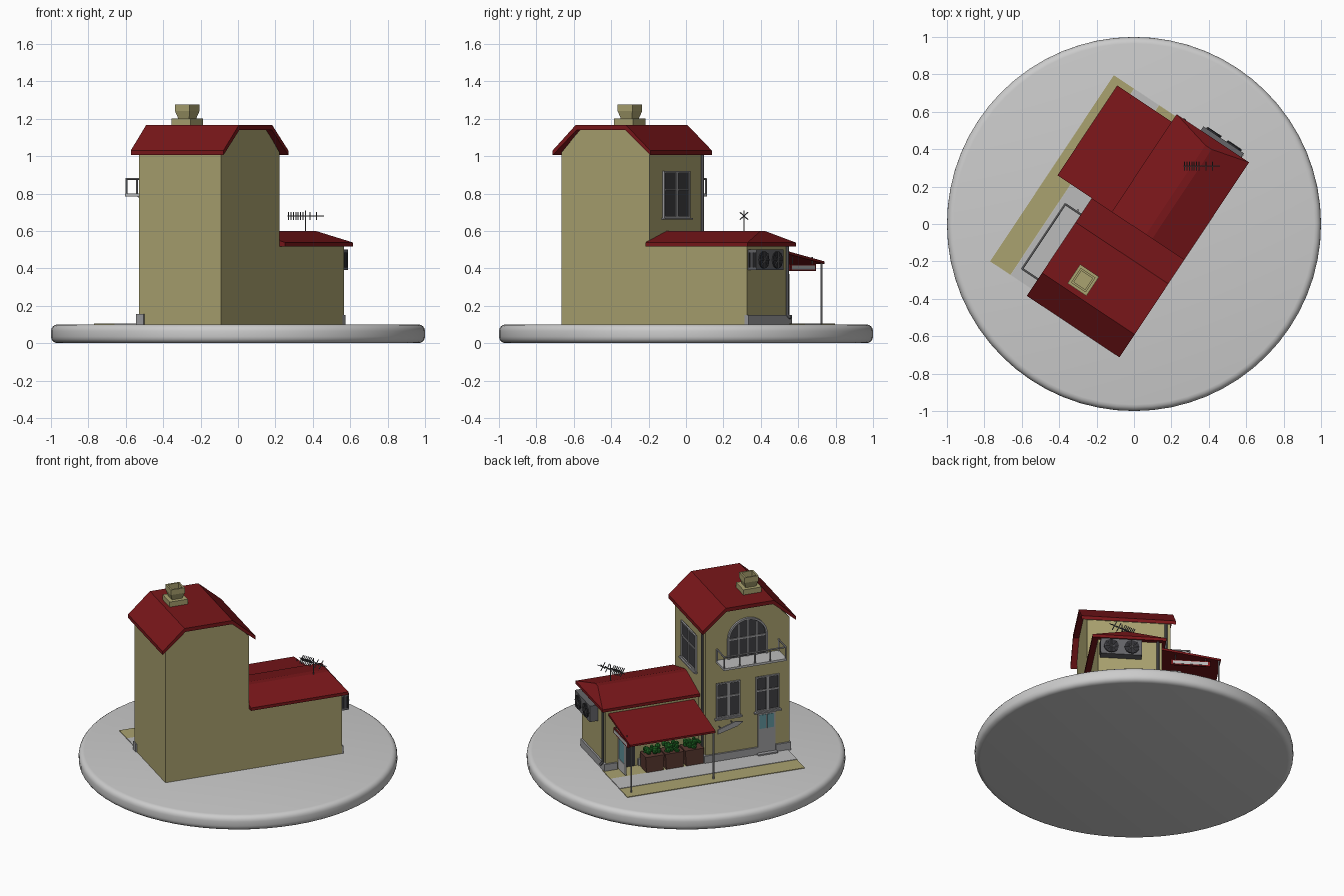
import bpy, bmesh, math, random
from mathutils import Vector, Matrix

if "Cube" in bpy.data.objects:
    bpy.data.objects.remove(bpy.data.objects["Cube"])

random.seed(4)
TURN = math.radians(56.4)   # the house is turned on its round base
OCHRE, RED = (0.40, 0.36, 0.16), (0.19, 0.008, 0.010)
GLASS, STEEL, PALE = (0.05, 0.05, 0.055), (0.13, 0.13, 0.14), (0.5, 0.5, 0.5)
BROWN, GREEN, TEAL = (0.10, 0.04, 0.03), (0.015, 0.16, 0.02), (0.12, 0.30, 0.34)
DARK, STONE = (0.03, 0.03, 0.035), (0.33, 0.33, 0.34)
mats = {}


def finish(bm, name, color=None, turned=True, smooth=False):
    bmesh.ops.recalc_face_normals(bm, faces=bm.faces)
    me = bpy.data.meshes.new(name)
    bm.to_mesh(me)
    bm.free()
    ob = bpy.data.objects.new(name, me)
    bpy.context.collection.objects.link(ob)
    if turned:
        ob.rotation_euler.z = TURN
    if color:
        if color not in mats:
            mats[color] = bpy.data.materials.new("paint_%d" % len(mats))
            mats[color].diffuse_color = (*color, 1)
        me.materials.append(mats[color])
    if smooth:
        bpy.context.view_layer.objects.active = ob
        ob.select_set(True)
        bpy.ops.object.shade_smooth_by_angle(angle=math.radians(35))
        ob.select_set(False)
    return ob


def boxes(name, items, color=None):
    """items: (u0, u1, n0, n1, z0, z1) with u along the house, n out of its front"""
    bm = bmesh.new()
    for u0, u1, n0, n1, z0, z1 in items:
        m = Matrix.LocRotScale(((u0 + u1) / 2, (n0 + n1) / 2, (z0 + z1) / 2), None,
                               (u1 - u0, n1 - n0, z1 - z0))
        bmesh.ops.create_cube(bm, size=1, matrix=m)
    return finish(bm, name, color)


def prism(name, pts, along, a, b, color=None):
    """extrude an outline (s, z) along 'u' or 'n' from a to b"""
    bm = bmesh.new()
    f = bm.faces.new([bm.verts.new((a, s, z) if along == 'u' else (s, a, z)) for s, z in pts])
    r = bmesh.ops.extrude_face_region(bm, geom=[f])
    move = (b - a, 0, 0) if along == 'u' else (0, b - a, 0)
    bmesh.ops.translate(bm, verts=[v for v in r['geom'] if isinstance(v, bmesh.types.BMVert)], vec=move)
    return finish(bm, name, color)


def tubes(name, segs, r, color=None, turned=True, sides=8):
    bm = bmesh.new()
    for a, b in segs:
        a, b = Vector(a), Vector(b)
        d = b - a
        m = Matrix.Translation((a + b) / 2) @ d.to_track_quat('Z', 'Y').to_matrix().to_4x4()
        bmesh.ops.create_cone(bm, cap_ends=True, segments=sides, radius1=r, radius2=r,
                              depth=d.length, matrix=m)
    return finish(bm, name, color, turned, smooth=True)


def window(name, face, c, w, z0, z1):
    def put(s0, s1, d0, d1, a, b):
        if face == 'front':
            return (s0, s1, .235 + d0, .235 + d1, a, b)
        return (-.04 + d0, -.04 + d1, s0, s1, a, b)
    l, r, zm, t = c - w / 2, c + w / 2, z0 + (z1 - z0) * .6, .009
    boxes(name + "_glass", [put(l, r, -.01, .004, z0, z1)], GLASS)
    boxes(name + "_frame", [put(l, l + t, 0, .012, z0, z1), put(r - t, r, 0, .012, z0, z1),
                            put(l, r, 0, .012, z1 - t, z1), put(l, r, 0, .012, z0, z0 + t),
                            put(c - t, c + t, 0, .011, z0, z1), put(l, r, 0, .01, zm - .005, zm + .005),
                            put(l - .01, r + .01, 0, .022, z0 - .01, z0)], STONE)


# round base with rolled rim
bm = bmesh.new()
bmesh.ops.create_cone(bm, cap_ends=True, segments=64, radius1=1, radius2=1, depth=.1,
                      matrix=Matrix.Translation((0, 0, .05)))
rim = [e for e in bm.edges if abs(e.verts[0].co.z - e.verts[1].co.z) < .01]
bmesh.ops.bevel(bm, geom=rim, offset=.035, segments=4, affect='EDGES', profile=.5)
finish(bm, "round_base", None, smooth=True)

# pavement strips in front of the house
boxes("sand_strips", [(-.592, .603, .40, .53, .095, .104), (-.04, .603, .10, .24, .095, .104)], OCHRE)
boxes("pavement", [(-.592, .603, .242, .398, .095, .106)], PALE)

# walls
prism("tall_walls", [(-.604, .1), (-.04, .1), (-.04, 1.02), (-.168, 1.142), (-.485, 1.142),
                     (-.604, 1.02)], 'n', -.293, .235, OCHRE)
prism("low_walls", [(-.293, .1), (.112, .1), (.112, .525), (-.09, .55), (-.293, .525)],
      'u', -.06, .585, OCHRE)
boxes("plinth", [(-.39, -.028, .2, .247, .1, .155), (-.612, -.51, .2, .247, .1, .155),
                 (-.04, .37, .1, .124, .1, .15), (.51, .597, .1, .124, .1, .15),
                 (.57, .597, -.293, .124, .1, .15), (-.05, -.028, .1, .247, .1, .155)], STONE)

# tall roof: bent sheet with a flat top
outer = [(-.637, 1.03), (-.49, 1.165), (-.165, 1.165), (-.01, 1.03)]
inner = [(-.01, 1.005), (-.17, 1.14), (-.483, 1.14), (-.637, 1.005)]
prism("tall_roof", outer + inner, 'n', -.33, .265, RED)

# low roof, hipped at the free end
bm = bmesh.new()
for u in (-.042, .615):
    for n in (-.33, .135):
        for z in (.518, .538):
            bm.verts.new((u, n, z))
for u in (-.042, .562):
    for n in (-.125, -.085):
        bm.verts.new((u, n, .6))
bmesh.ops.convex_hull(bm, input=bm.verts)
bmesh.ops.dissolve_limit(bm, angle_limit=.02, verts=bm.verts, edges=bm.edges)
finish(bm, "low_roof", RED)

# chimney: foot and hollow flared pot
cu, cn = -.40, .06
boxes("chimney_foot", [(cu - .061, cu + .061, cn - .061, cn + .061, 1.15, 1.2)], OCHRE)
bm = bmesh.new()
rings = []
for h, z in [(.033, 1.19), (.036, 1.205), (.047, 1.24), (.047, 1.275), (.036, 1.275), (.036, 1.215)]:
    rings.append([bm.verts.new((cu + sx * h, cn + sy * h, z))
                  for sx, sy in ((-1, -1), (1, -1), (1, 1), (-1, 1))])
for a, b in zip(rings, rings[1:]):
    for i in range(4):
        bm.faces.new((a[i], a[(i + 1) % 4], b[(i + 1) % 4], b[i]))
bm.faces.new(rings[0])
bm.faces.new(rings[-1])
finish(bm, "chimney_pot", OCHRE)

# windows
window("front_window_left", 'front', -.19, .16, .40, .64)
window("front_window_right", 'front', -.455, .16, .40, .64)
window("end_window", 'end', -.04, .25, .67, .92)


def arch(r):
    arc = [(-.32 + r * math.cos(math.pi * i / 16), .93 + r * math.sin(math.pi * i / 16)) for i in range(17)]
    return [(-.32 + r, .80)] + arc + [(-.32 - r, .80)]


prism("balcony_door_glass", arch(.125), 'n', .225, .239, GLASS)
prism("balcony_door_arch", arch(.135) + arch(.122)[::-1], 'n', .23, .25, STONE)
boxes("balcony_door_bars", [(u - .005, u + .005, .235, .246, .8, z) for u, z in
                            ((-.38, 1.03), (-.32, 1.05), (-.26, 1.03))]
      + [(-.44, -.20, .235, .246, .925, .936)], STONE)

# balcony: slab, railing and brackets
boxes("balcony_floor", [(-.535, -.11, .23, .37, .785, .80)], PALE)
p = [(-.115, .24), (-.115, .365), (-.53, .365), (-.53, .24)]
rail = [((*a, .878), (*b, .878)) for a, b in zip(p, p[1:])]
rail += [((u, .365, .79), (u, .365, .88)) for u in (-.115, -.219, -.322, -.426, -.53)]
rail += [((u, .24, .79), (u, .24, .88)) for u in (-.115, -.53)]
tubes("balcony_rail", rail, .0055, STONE)
tubes("balcony_brackets", [((u, .235, .745), (u, .32, .79)) for u in (-.15, -.49)], .007, STONE)

# front door with two panes
boxes("front_door", [(-.507, -.39, .225, .242, .105, .39)], STONE)
boxes("front_door_panes", [(-.497, -.452, .24, .245, .28, .375), (-.445, -.40, .24, .245, .28, .375)], TEAL)
boxes("front_door_step", [(-.515, -.382, .235, .27, .1, .115)], STONE)

# shop doorway with the leaf standing open
boxes("shop_doorway", [(.39, .50, .105, .115, .105, .37)], DARK)
boxes("shop_door_leaf", [(.495, .505, .115, .13, .11, .37), (.495, .505, .225, .24, .11, .37),
                         (.495, .505, .115, .24, .11, .18), (.495, .505, .115, .24, .355, .37)], PALE)
boxes("shop_door_pane", [(.498, .502, .125, .23, .17, .36)], TEAL)

# canopy, posts and hanging board
prism("canopy", [(.108, .495), (.485, .437), (.485, .424), (.108, .48)], 'u', -.01, .567, RED)
tubes("canopy_posts", [((u, .473, .1), (u, .473, .43)) for u in (0, .555)], .006, STONE)
boxes("hanging_board", [(.546, .556, .17, .42, .385, .422)], RED)
boxes("hanging_board_panel", [(.544, .558, .185, .405, .393, .414)], PALE)
tubes("hanging_board_rods", [((.551, n, .42), (.551, n, .46)) for n in (.2, .39)], .003, STEEL)

# pointer board by the door
prism("pointer_board", [(-.10, .315), (-.10, .345), (-.22, .385), (-.27, .375), (-.23, .35)],
      'n', .285, .295, STONE)
tubes("pointer_arms", [((u, .235, z), (u, .29, z)) for u, z in ((-.13, .34), (-.21, .365))], .004, STEEL)

# planters with bushes
for i in range(3):
    c = .303 - i * .134
    prism("planter_%d" % (i + 1), [(c - .057, .1), (c + .057, .1), (c + .063, .21), (c - .063, .21)],
          'n', .14, .24, BROWN)
    bm = bmesh.new()
    for k in range(22):
        pos = (c + random.uniform(-.045, .045), random.uniform(.158, .222), random.uniform(.21, .25))
        bmesh.ops.create_icosphere(bm, subdivisions=1, radius=random.uniform(.012, .021),
                                   matrix=Matrix.Translation(pos))
    finish(bm, "bush_%d" % (i + 1), GREEN)

# rain pipes
tubes("rain_pipes", [((.595, .085, .15), (.595, .085, .53)), ((-.03, .205, .15), (-.03, .205, 1.03)),
                     ((.595, .085, .15), (.615, .085, .135))], .009, STEEL)

# cooling unit with two fans on the end wall
boxes("cooling_unit", [(.58, .64, -.28, -.02, .39, .5)], STEEL)
fans = []
for n in (-.215, -.085):
    bm = bmesh.new()
    bmesh.ops.create_cone(bm, cap_ends=True, segments=24, radius1=.046, radius2=.046, depth=.01,
                          matrix=Matrix.Translation((.642, n, .445)) @ Matrix.Rotation(math.pi / 2, 4, 'Y'))
    finish(bm, "fan_opening", DARK, smooth=True)
    for k in range(4):
        a = k * math.pi / 4
        d = Vector((0, math.cos(a), math.sin(a))) * .045
        fans.append((Vector((.649, n, .445)) - d, Vector((.649, n, .445)) + d))
tubes("fan_guards", fans, .0025, STEEL, sides=6)
boxes("cooling_unit_vents", [(.59 + i * .012, .596 + i * .012, -.284, -.28, .405, .485) for i in range(4)], DARK)

# roof aerial, lined up with the world x axis
x, y = .36, .31
aerial = [((x, y, .57), (x, y, .71)), ((.265, y, .68), (.46, y, .68))]
for ex in [.27 + i * .013 for i in range(7)] + [.385, .42]:
    for s in (-1, 1):
        aerial.append(((ex, y - .022, .68 - s * .02), (ex, y + .022, .68 + s * .02)))
tubes("aerial", aerial, .003, STEEL, turned=False, sides=6)

for m in bpy.data.materials:
    if m.users and not m.is_grease_pencil:
        m.use_nodes = True
        m.node_tree.nodes["Principled BSDF"].inputs["Base Color"].default_value = m.diffuse_color
